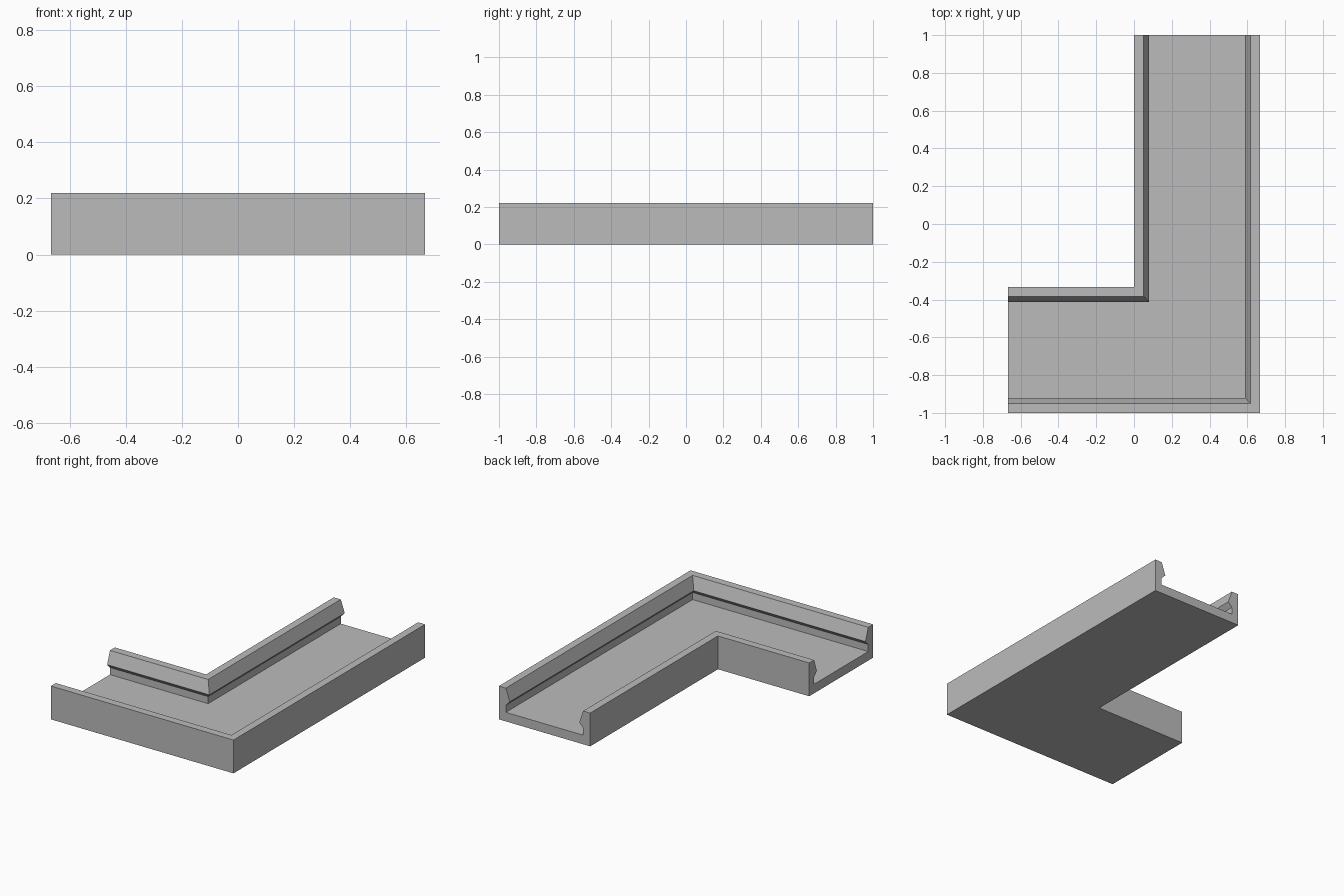
import bpy
import bmesh

cube = bpy.data.objects.get("Cube")
if cube:
    bpy.data.objects.remove(cube, do_unlink=True)

HALF_X, HALF_Y = 0.667, 1.0
WIDTH = 0.667

# Wall section: (distance from the outside face, height), top to floor
wall = [(0, 0), (0, 0.22), (0.051, 0.22), (0.08, 0.137), (0.051, 0.107), (0.051, 0.06)]
# Full channel section: one wall plus its mirror image
section = wall + [(WIDTH - t, z) for t, z in reversed(wall)]

# Sweep the section along the L: short arm end, mitred corner, long arm end
stations = [
    lambda t: (-HALF_X, -HALF_Y + t),
    lambda t: (HALF_X - t, -HALF_Y + t),
    lambda t: (HALF_X - t, HALF_Y),
]
bm = bmesh.new()
rings = [[bm.verts.new((*place(t), z)) for t, z in section] for place in stations]
count = len(section)
for a, b in zip(rings, rings[1:]):
    for i in range(count):
        j = (i + 1) % count
        bm.faces.new((a[i], a[j], b[j], b[i]))

# Open channel ends
bm.faces.new(rings[0])
bm.faces.new(rings[-1])
bmesh.ops.recalc_face_normals(bm, faces=bm.faces)

mesh = bpy.data.meshes.new("corner_channel")
bm.to_mesh(mesh)
bm.free()
channel = bpy.data.objects.new("corner_channel", mesh)
bpy.context.collection.objects.link(channel)

# Plain grey finish
grey = bpy.data.materials.new("plain_grey")
grey.use_nodes = True
colour = (0.5, 0.5, 0.5, 1)
grey.diffuse_color = colour
grey.node_tree.nodes["Principled BSDF"].inputs["Base Color"].default_value = colour
mesh.materials.append(grey)
